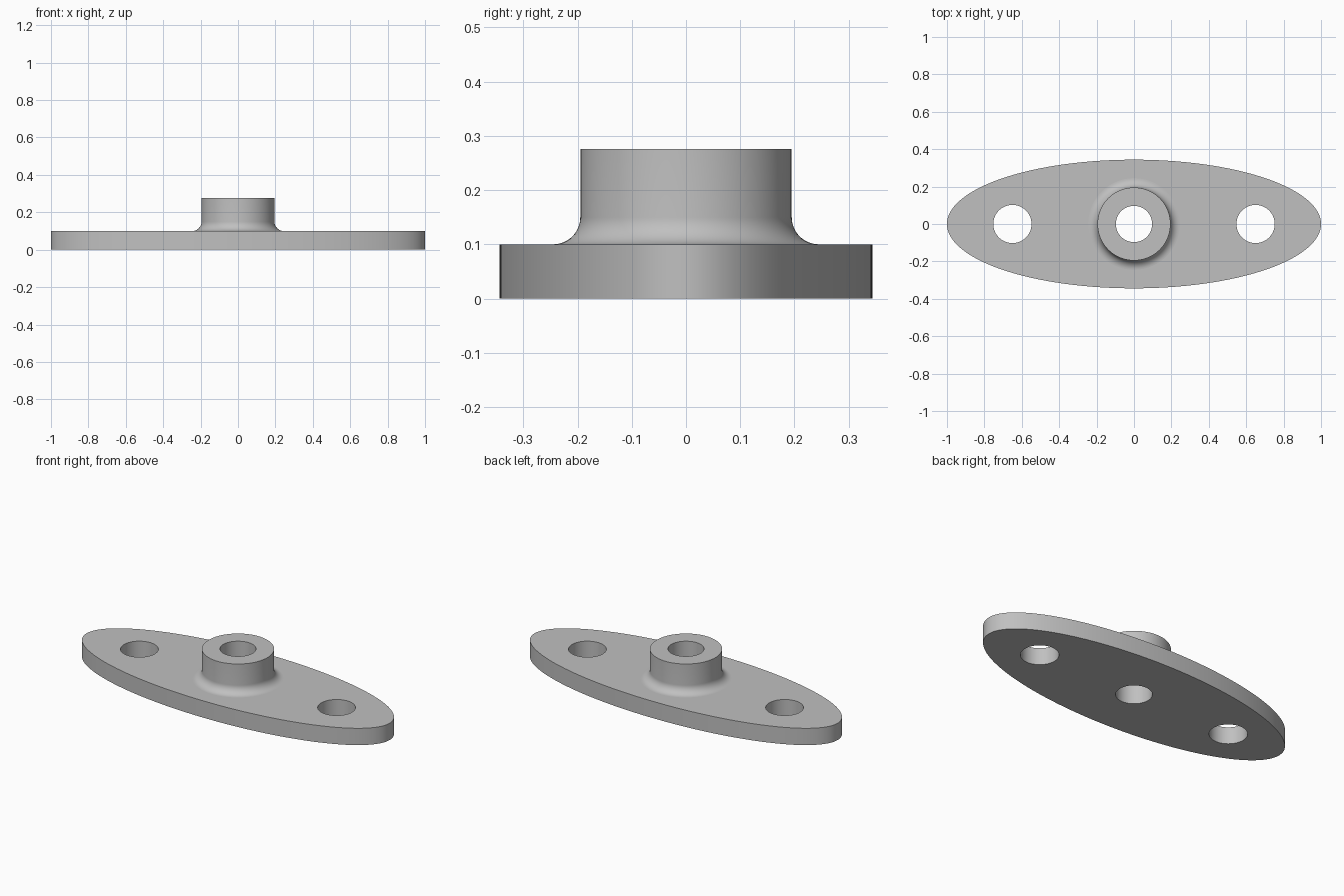
import bpy
import bmesh
from math import cos, sin, pi, radians

if "Cube" in bpy.data.objects:
    bpy.data.objects.remove(bpy.data.objects["Cube"], do_unlink=True)

LENGTH, WIDTH, THICK = 1.0, 0.344, 0.1         # plate half axes and thickness
BORE, BOSS, BOSS_TOP, FILLET = 0.097, 0.195, 0.276, 0.05
HOLE, HOLE_X = 0.102, 0.65
SIDES = 96

bm = bmesh.new()


def ring(rx, ry, z, cx=0.0, n=SIDES):
    """Closed elliptical loop of vertices."""
    return [bm.verts.new((cx + rx * cos(2 * pi * i / n), ry * sin(2 * pi * i / n), z))
            for i in range(n)]


def bridge(loops):
    """Join successive loops with quads."""
    for a, b in zip(loops, loops[1:]):
        n = len(a)
        for i in range(n):
            j = (i + 1) % n
            bm.faces.new((a[i], a[j], b[j], b[i]))


def fill(loops, up):
    """Flat face bounded by the first loop, with the others as holes."""
    edges = [bm.edges.get((lp[i - 1], lp[i])) for lp in loops for i in range(len(lp))]
    bmesh.ops.triangle_fill(bm, use_beauty=True, edges=edges, normal=(0, 0, up))


# Plate rim and bolt hole walls
walls = [[ring(LENGTH, WIDTH, z, n=2 * SIDES) for z in (0, THICK)]]
for side in (-1, 1):
    walls.append([ring(HOLE, HOLE, z, side * HOLE_X) for z in (0, THICK)])

# Central bore, boss and fillet as one turned profile
profile = [(BORE, 0), (BORE, BOSS_TOP), (BOSS, BOSS_TOP)]
steps = 12
for k in range(steps + 1):
    a = pi / 2 * k / steps
    profile.append((BOSS + FILLET * (1 - cos(a)), THICK + FILLET * (1 - sin(a))))
walls.append([ring(r, r, z) for r, z in profile])

for loops in walls:
    bridge(loops)
fill([w[0] for w in walls], -1)
fill([w[-1] for w in walls], 1)
bmesh.ops.recalc_face_normals(bm, faces=bm.faces)

mesh = bpy.data.meshes.new("flange_plate")
bm.to_mesh(mesh)
bm.free()
flange = bpy.data.objects.new("flange_plate", mesh)
bpy.context.collection.objects.link(flange)

# Grey metal
grey = bpy.data.materials.new("grey_metal")
grey.use_nodes = True
colour = (0.527, 0.527, 0.527, 1)
grey.diffuse_color = colour
grey.node_tree.nodes["Principled BSDF"].inputs["Base Color"].default_value = colour
mesh.materials.append(grey)

# Smooth curved walls, flat level faces
bpy.ops.object.select_all(action="DESELECT")
flange.select_set(True)
bpy.context.view_layer.objects.active = flange
bpy.ops.object.shade_smooth_by_angle(angle=radians(30))
for p in mesh.polygons:
    if abs(p.normal.z) > 0.9999:
        p.use_smooth = False
